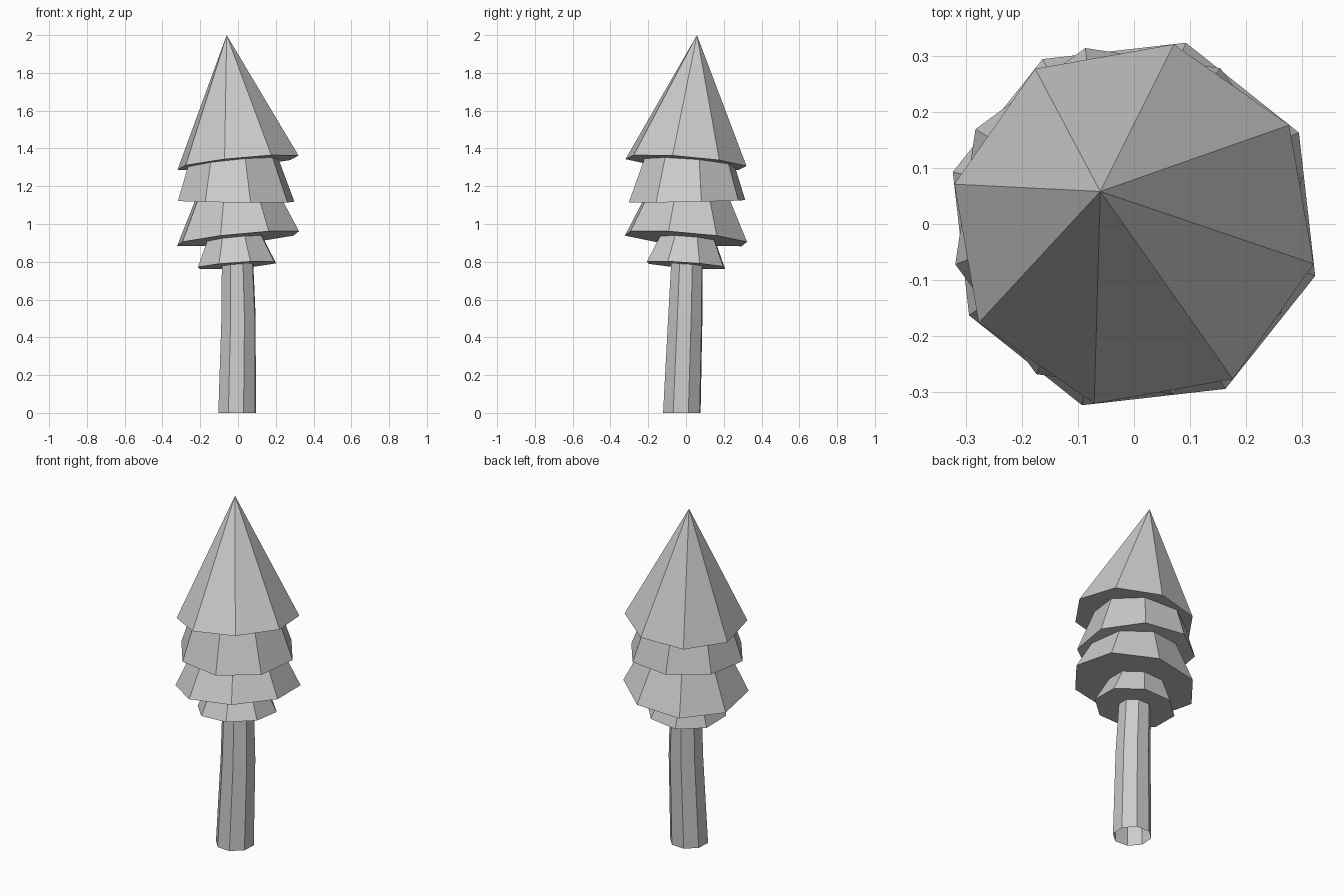
import bpy, bmesh
from math import cos, sin, radians

if "Cube" in bpy.data.objects:
    bpy.data.objects.remove(bpy.data.objects["Cube"])

SIDES = 8


def ring(bm, centre, radius, turn, tilt=(0, 0)):
    """Octagonal ring, tilted by its rise along x and y."""
    cx, cy, cz = centre
    verts = []
    for i in range(SIDES):
        a = radians(turn + i * 360 / SIDES)
        x, y = radius * cos(a), radius * sin(a)
        verts.append(bm.verts.new((cx + x, cy + y, cz + tilt[0] * x + tilt[1] * y)))
    return verts


def bridge(bm, low, high):
    for i in range(SIDES):
        j = (i + 1) % SIDES
        bm.faces.new((low[i], low[j], high[j], high[i]))


def finish(bm, name):
    bmesh.ops.recalc_face_normals(bm, faces=bm.faces)
    mesh = bpy.data.meshes.new(name)
    bm.to_mesh(mesh)
    bm.free()
    obj = bpy.data.objects.new(name, mesh)
    bpy.context.collection.objects.link(obj)


def tier(name, centre, radius, top, top_radius, turn, tilt):
    """One skirt of foliage; a zero top radius closes it to a point."""
    bm = bmesh.new()
    low = ring(bm, centre, radius, turn, tilt)
    bm.faces.new(low[::-1])
    if top_radius:
        high = ring(bm, top, top_radius, turn, tilt)
        bridge(bm, low, high)
        bm.faces.new(high)
    else:
        apex = bm.verts.new(top)
        for i in range(SIDES):
            bm.faces.new((low[i], low[(i + 1) % SIDES], apex))
    finish(bm, name)


# Slightly bent trunk, open underneath
bm = bmesh.new()
rings = [ring(bm, c, r, 19) for c, r in (
    ((-0.005, -0.022, 0.0), 0.105),
    ((0.003, -0.004, 0.50), 0.096),
    ((-0.003, 0.006, 0.83), 0.087))]
for low, high in zip(rings, rings[1:]):
    bridge(bm, low, high)
bm.faces.new(rings[-1])
finish(bm, "trunk")

# Foliage, bottom to top
tier("foliage_bottom", (-0.005, 0.0, 0.782), 0.219,
     (-0.017, 0.012, 0.96), 0.137, 19, (0.07, -0.07))
tier("foliage_lower", (0.0, 0.0, 0.922), 0.336,
     (-0.01, 0.01, 1.16), 0.222, 29, (0.10, -0.08))
tier("foliage_upper", (-0.01, 0.005, 1.12), 0.318,
     (-0.02, 0.012, 1.37), 0.232, 14, (-0.01, 0.02))
tier("foliage_top", (0.0, 0.0, 1.325), 0.328,
     (-0.06, 0.058, 2.0), 0, -12.5, (0.10, -0.08))
